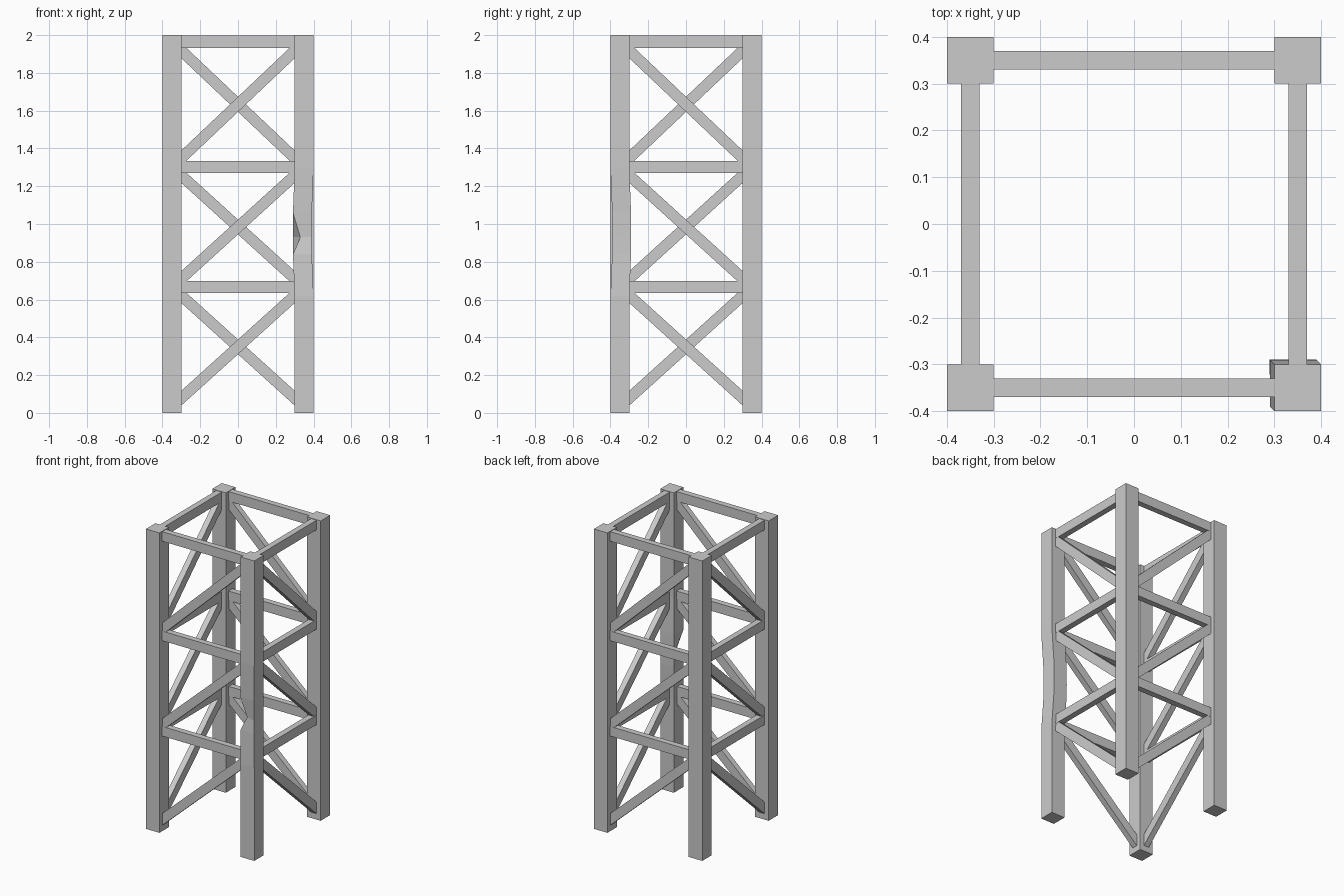
import bpy, bmesh, math
from mathutils import Matrix, Vector

if "Cube" in bpy.data.objects:
    bpy.data.objects.remove(bpy.data.objects["Cube"])

LEG = 0.35          # leg centre offset
LEVELS = [0.033, 0.666, 1.302, 1.965]   # brace heights, base to top


def box(name, size, matrix):
    bm = bmesh.new()
    bmesh.ops.create_cube(bm, size=1.0, matrix=matrix @ Matrix.Diagonal((*size, 1)))
    return finish(name, bm)


def finish(name, bm):
    bmesh.ops.recalc_face_normals(bm, faces=bm.faces)
    me = bpy.data.meshes.new(name)
    bm.to_mesh(me)
    bm.free()
    ob = bpy.data.objects.new(name, me)
    bpy.context.collection.objects.link(ob)
    return ob


# Three straight legs
for label, x, y in (("front_left", -1, -1), ("back_left", -1, 1), ("back_right", 1, 1)):
    box(label + "_leg", (0.1, 0.1, 2), Matrix.Translation((x * LEG, y * LEG, 1)))

# Front right leg: slightly buckled inward, with a dent in one corner
bm = bmesh.new()
rings = []
for z, shift in ((0, 0), (0.62, 0), (0.84, 0.009), (0.93, 0.01), (1.06, 0.009), (1.3, 0), (2, 0)):
    ring = [bm.verts.new((LEG + sx * 0.05 - shift, -LEG + sy * 0.05 + shift, z))
            for sx, sy in ((-1, -1), (1, -1), (1, 1), (-1, 1))]
    rings.append(ring)
rings[3][0].co = Vector((0.33, -0.375, 0.93))
for a, b in zip(rings, rings[1:]):
    for i in range(4):
        j = (i + 1) % 4
        bm.faces.new((a[i], a[j], b[j], b[i]))
bm.faces.new(rings[0])
bm.faces.new(rings[-1])
finish("front_right_leg", bm)

# Rails and one diagonal per bay on each of the four sides
for k, side in enumerate(("front", "right", "back", "left")):
    turn = Matrix.Rotation(k * math.pi / 2, 4, 'Z')
    lean = 1 if k % 2 == 0 else -1
    for n in range(3):
        z0, z1 = LEVELS[n], LEVELS[n + 1]
        box(f"{side}_rail_{n + 1}", (0.64, 0.04, 0.064),
            turn @ Matrix.Translation((0, -LEG, z1)))
        angle = math.atan2(z1 - z0, 2 * LEG)
        length = 0.655 / math.cos(angle)
        box(f"{side}_diagonal_{n + 1}", (length, 0.038, 0.058),
            turn @ Matrix.Translation((0, -LEG, (z0 + z1) / 2))
            @ Matrix.Rotation(-lean * angle, 4, 'Y'))
